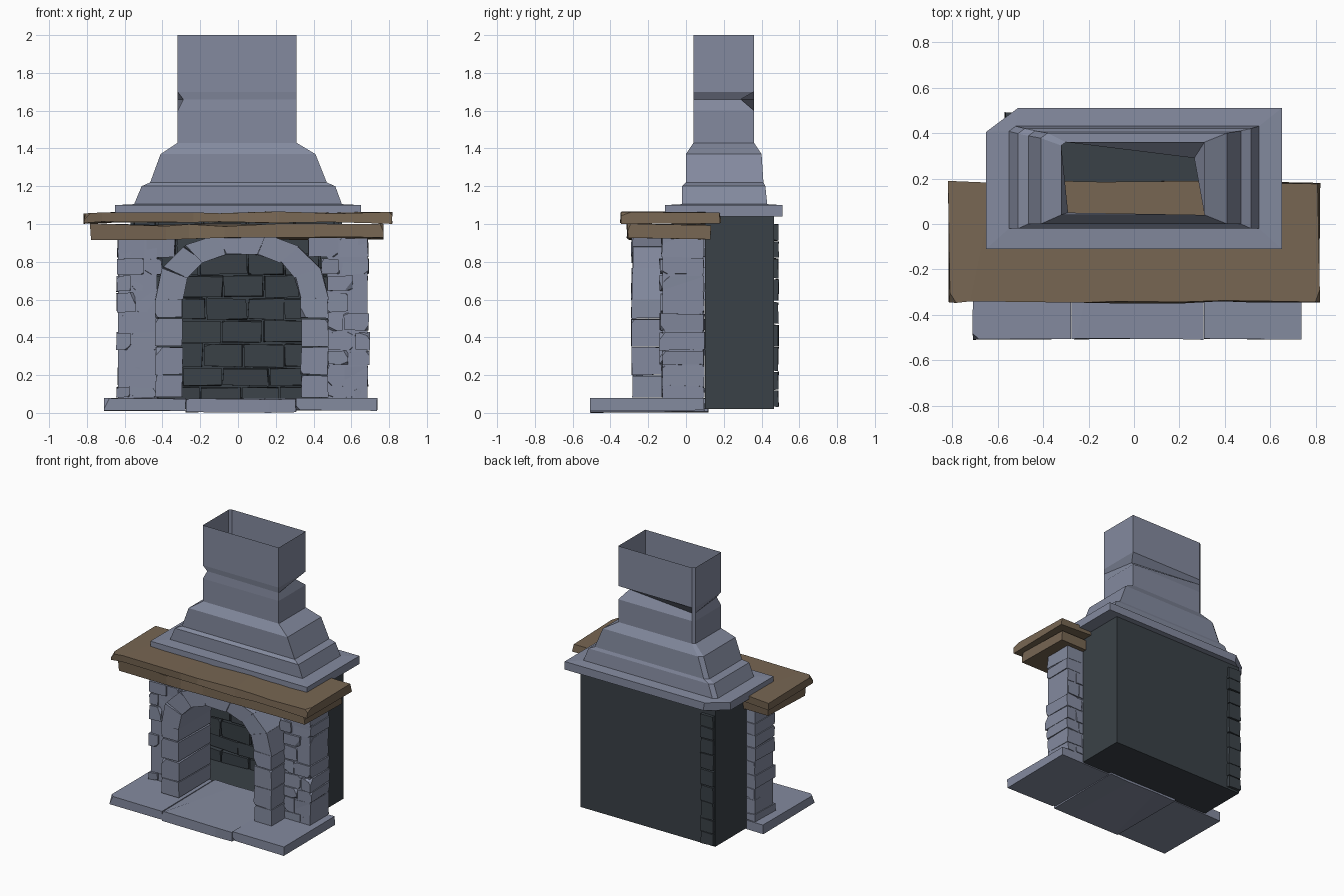
import bpy, bmesh, math, random
from mathutils import Vector

if "Cube" in bpy.data.objects:
    bpy.data.objects.remove(bpy.data.objects["Cube"])

random.seed(7)

def material(name, rgb):
    m = bpy.data.materials.new(name)
    m.diffuse_color = (*rgb, 1)
    m.use_nodes = True
    m.node_tree.nodes["Principled BSDF"].inputs["Base Color"].default_value = m.diffuse_color
    return m

STONE = material("grey_stone", (0.23, 0.255, 0.345))
WOOD = material("brown_wood", (0.185, 0.133, 0.085))
SOOT = material("dark_firebox", (0.042, 0.053, 0.063))

def finish(bm, name, mat):
    bmesh.ops.recalc_face_normals(bm, faces=bm.faces)
    me = bpy.data.meshes.new(name)
    bm.to_mesh(me)
    bm.free()
    me.materials.append(mat)
    ob = bpy.data.objects.new(name, me)
    bpy.context.collection.objects.link(ob)
    return ob

def cut(bm, co, no, clear=False):
    geom = bm.verts[:] + bm.edges[:] + bm.faces[:]
    bmesh.ops.bisect_plane(bm, geom=geom, plane_co=co, plane_no=no, clear_outer=clear)
    if clear:
        bmesh.ops.holes_fill(bm, edges=[e for e in bm.edges if e.is_boundary], sides=0)

def stone(target, x, y, z, rough=0.0, chips=0, splits=0, chip=0.02):
    """Rough-hewn box: random x splits, inward jitter, and cut-off corners."""
    bm = bmesh.new()
    bmesh.ops.create_cube(bm, size=1)
    lo, hi = Vector((x[0], y[0], z[0])), Vector((x[1], y[1], z[1]))
    mid, size = (lo + hi) / 2, hi - lo
    for v in bm.verts:
        v.co = Vector([m + c * s for m, c, s in zip(mid, v.co, size)])
    for i in range(splits):
        f = (i + random.uniform(0.6, 1.4)) / (splits + 1)
        cut(bm, (x[0] + f * size.x, 0, 0), (1, random.uniform(-.3, .3), 0))
    for v in bm.verts:
        for a in range(3):
            d = mid[a] - v.co[a]
            if abs(d) > size[a] * 0.49:
                v.co[a] += math.copysign(random.uniform(0, rough), d)
    for _ in range(chips):
        s = Vector([random.choice((-1, 1)) for _ in range(3)])
        s.y = -1
        corner = Vector([m + c * d / 2 for m, c, d in zip(mid, s, size)])
        n = Vector([c * random.uniform(.3, 1) for c in s]).normalized()
        cut(bm, corner - n * random.uniform(.6, 1.4) * chip, n, True)
    tmp = bpy.data.meshes.new("tmp")
    bm.to_mesh(tmp)
    bm.free()
    target.from_mesh(tmp)
    bpy.data.meshes.remove(tmp)

def wedge(target, pts, y0, y1):
    """Arch stone from a four-point front profile."""
    verts = []
    for yy in (y0, y1):
        for px, pz in pts:
            j = random.uniform(-.006, .006)
            verts.append(target.verts.new((px + j, yy + abs(j), pz + j)))
    n = len(pts)
    target.faces.new(verts[:n])
    target.faces.new(verts[n:][::-1])
    for i in range(n):
        k = (i + 1) % n
        target.faces.new((verts[i], verts[n + i], verts[n + k], verts[k]))

# Hearth: three floor slabs
bm = bmesh.new()
stone(bm, (-.71, -.275), (-.51, .10), (.01, .08), .006, 1)
stone(bm, (-.28, .31), (-.51, .12), (0, .077), .008, 0, 2)
stone(bm, (.305, .74), (-.51, .10), (.01, .08), .006, 1)
finish(bm, "hearth", STONE)

# Side columns: solid cores faced with irregular stones, stepping inward over the arch
rows = [.08, .14, .25, .33, .43, .53, .64, .73, .82, .93]
for name, outer, inner, s in (("left_column", -.65, -.43, 1), ("right_column", .70, .47, -1)):
    bm = bmesh.new()
    stone(bm, sorted((outer + .015 * s, inner)), (-.125, .09), (.08, .93))
    for i, (a, b) in enumerate(zip(rows, rows[1:])):
        end = inner + s * (.1 if a > .8 else .03 if a > .7 else 0)
        step = random.uniform(0, .015) * s
        joint = outer + (end - outer) * (.38, .62, .5)[i % 3]
        for u, v in ((outer + step, joint), (joint, end)):
            stone(bm, sorted((u, v)), (-.145 + random.uniform(0, .02), .10),
                  (a, b), .009, 2, 0, .018)
    finish(bm, name, STONE)

# Arch legs
bm = bmesh.new()
levels = [.08, .20, .35, .50, .61]
for x in ((-.44, -.29), (.33, .48)):
    for a, b in zip(levels, levels[1:]):
        stone(bm, x, (-.295 + random.uniform(0, .012), .10), (a, b), .007, 1, 0, .018)
finish(bm, "arch_legs", STONE)

# Arch ring of seven wedge stones
def arc(t, rx, rz, p=2 / 2.3):
    c, s = math.cos(t), math.sin(t)
    return (.02 + rx * math.copysign(abs(c) ** p, c), .60 + rz * abs(s) ** p)

bm = bmesh.new()
N = 7
for i in range(N):
    t0, t1 = math.pi * (N - i) / N, math.pi * (N - i - 1) / N
    wedge(bm, [arc(t0, .31, .245), arc(t1, .31, .245), arc(t1, .46, .35), arc(t0, .46, .35)],
          -.295 + random.uniform(0, .012), .10)
finish(bm, "arch_stones", STONE)

# Firebox: thin shell open to the front
bm = bmesh.new()
stone(bm, (-.57, .55), (.445, .467), (.02, 1.04))
stone(bm, (-.57, -.55), (.10, .46), (.02, 1.04))
stone(bm, (.53, .55), (.10, .46), (.02, 1.04))
stone(bm, (-.56, .54), (.09, .46), (.02, .05))
stone(bm, (-.56, .54), (.10, .46), (1.02, 1.04))
finish(bm, "firebox_shell", SOOT)

# Firebox bricks: staggered back wall, plus the strip showing through at the back corner
bm = bmesh.new()
courses = [.05, .14, .24, .37, .49, .61, .73, .84, .93, 1.02]
for i, (a, b) in enumerate(zip(courses, courses[1:])):
    x = -.55
    while x < .52:
        w = random.uniform(.18, .27) if x > -.54 or i % 2 else .12
        stone(bm, (x, min(x + w, .54)), (.40 + random.uniform(0, .02), .45), (a, b), .011, 1, 0, .012)
        x += w
    stone(bm, (-.57, -.46), (.455, .492), (a - .02, b - .02), .006)
finish(bm, "firebox_bricks", SOOT)

# Mantel: tapered under-beam and overhanging shelf, both with worn edges
bm = bmesh.new()
stone(bm, (-.785, .78), (-.315, .145), (.915, 1.005), .018, 1, 5, .025)
finish(bm, "mantel_beam", WOOD)
bm = bmesh.new()
stone(bm, (-.82, .82), (-.35, .19), (1.0, 1.067), .014, 2, 6, .025)
finish(bm, "mantel_shelf", WOOD)

# Hood and chimney: stacked rings (z, x0, x1, y0, y1, worn back corner), open at the top
rings = [(1.04, -.65, .65, -.11, .51, .15), (1.10, -.65, .65, -.11, .51, .14),
         (1.105, -.55, .55, -.02, .43, .03), (1.20, -.51, .515, -.02, .42, .03),
         (1.22, -.465, .47, 0, .41, .03), (1.37, -.41, .41, 0, .40, .03),
         (1.43, -.32, .31, .04, .36, .02), (1.60, -.32, .31, .04, .36, .02),
         (1.66, -.32, .31, .04, .36, .02), (1.70, -.32, .31, .04, .36, .02),
         (2.0, -.32, .31, .04, .36, .02)]
bm = bmesh.new()
loops = []
for z, x0, x1, y0, y1, c in rings:
    pts = [(x0, y0), (x1, y0), (x1, y1), (x0 + c, y1), (x0, y1 - c * .75)]
    if z == 1.66:  # knocked-in corners
        pts[2] = (x1 - .045, y1 - .07)
        pts[0] = (x0 + .03, y0 + .01)
    loops.append([bm.verts.new((*p, z)) for p in pts])
bm.faces.new(loops[0][::-1])
for a, b in zip(loops, loops[1:]):
    for i in range(5):
        k = (i + 1) % 5
        bm.faces.new((a[i], a[k], b[k], b[i]))
finish(bm, "hood_and_chimney", STONE)
